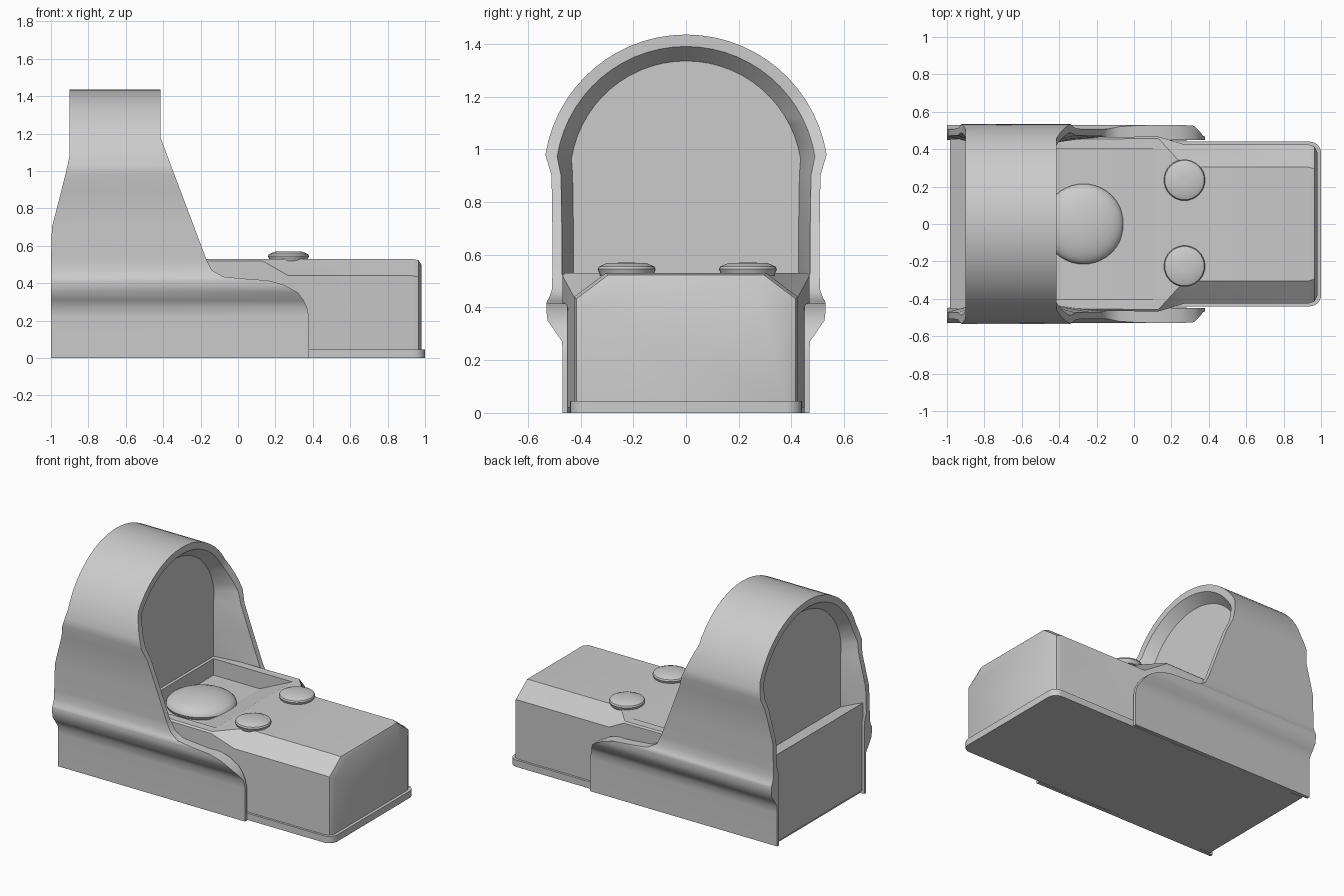
import bpy, bmesh, math

cube = bpy.data.objects.get("Cube")
if cube:
    bpy.data.objects.remove(cube, do_unlink=True)

grey = bpy.data.materials.new("plain_grey")
grey.use_nodes = True
GREY = (0.6, 0.6, 0.6, 1)
grey.diffuse_color = GREY
grey.node_tree.nodes["Principled BSDF"].inputs["Base Color"].default_value = GREY


def finish(name, bm, angle=35):
    bmesh.ops.recalc_face_normals(bm, faces=bm.faces)
    mesh = bpy.data.meshes.new(name)
    bm.to_mesh(mesh)
    bm.free()
    mesh.materials.append(grey)
    ob = bpy.data.objects.new(name, mesh)
    bpy.context.collection.objects.link(ob)
    bpy.ops.object.select_all(action="DESELECT")
    bpy.context.view_layer.objects.active = ob
    ob.select_set(True)
    if angle:
        bpy.ops.object.shade_smooth_by_angle(angle=math.radians(angle))
    return ob


def loft(name, rings, angle=35):
    """Skin closed rings of equal length and cap both ends."""
    bm = bmesh.new()
    loops = [[bm.verts.new(p) for p in ring] for ring in rings]
    n = len(loops[0])
    for a, b in zip(loops, loops[1:]):
        for i in range(n):
            j = (i + 1) % n
            bm.faces.new((a[i], a[j], b[j], b[i]))
    bm.faces.new(loops[0])
    bm.faces.new(loops[-1])
    return finish(name, bm, angle)


def prism(name, profile, half, angle=0):
    """Extrude an x-z profile across the width."""
    return loft(name, [[(x, y, z) for x, z in profile] for y in (-half, half)], angle)


def lathe(name, profile, centre, steps=32):
    cx, cy = centre
    turn = [math.tau * i / steps for i in range(steps)]
    return loft(name, [[(cx + r * math.cos(t), cy + r * math.sin(t), z)
                        for t in turn] for r, z in profile])


def lerp(table, z):
    for (z0, a), (z1, b) in zip(table, table[1:]):
        if z <= z1:
            return a + (b - a) * (z - z0) / (z1 - z0)
    return table[-1][1]


# Base plate with rounded front corners
R = 0.06
outline = [(-0.97, 0.44)]
outline += [(1 - R + R * math.sin(t), 0.44 - R + R * math.cos(t))
            for t in (math.pi / 2 * i / 6 for i in range(7))]
outline += [(x, -y) for x, y in reversed(outline)]
loft("base_plate", [[(x, y, z) for x, y in outline] for z in (0, 0.045)])

# Main body: cross-sections of half width, top height, chamfer width and drop
stations = [(-0.97, 0.455, 0.53, 0.01, 0.01), (0.13, 0.468, 0.53, 0.01, 0.01),
            (0.27, 0.425, 0.53, 0.12, 0.09), (0.93, 0.425, 0.53, 0.12, 0.09),
            (0.965, 0.415, 0.523, 0.12, 0.09), (0.98, 0.385, 0.5, 0.11, 0.09)]
rings = []
for x, w, top, cw, cd in stations:
    half = [(w, 0.02), (w, top - cd), (w - cw, top)]
    rings.append([(x, y, z) for y, z in half] +
                 [(x, -y, z) for y, z in reversed(half)])
body = loft("body", rings)

# Sunken emitter pocket with a ramp towards the buttons
pocket = prism("pocket_cutter", [(-0.46, 0.42), (-0.12, 0.42), (0.14, 0.54),
                                 (0.14, 0.6), (-0.46, 0.6)], 0.4)
pocket.hide_render = True
pocket.hide_set(True)
cut = body.modifiers.new("pocket", "BOOLEAN")
cut.operation = "DIFFERENCE"
cut.solver = "EXACT"
cut.object = pocket

# Rear sill closing the back below the lens
prism("rear_sill", [(-0.985, 0.02), (-0.8, 0.02), (-0.8, 0.53), (-0.985, 0.6)], 0.455)

# Hood: front and rear edges depend on height
front = [(0, 0.38), (0.22, 0.38), (0.29, 0.365), (0.35, 0.32), (0.39, 0.25),
         (0.415, 0.16), (0.425, 0.02), (0.435, -0.08), (0.47, -0.14),
         (0.53, -0.17), (1.18, -0.415), (2, -0.415)]
rear = [(0, -1), (0.68, -1), (0.95, -0.93), (1.08, -0.9), (2, -0.9)]
side = [(0.468, 0), (0.468, 0.22), (0.47, 0.27), (0.497, 0.31), (0.525, 0.35),
        (0.53, 0.39), (0.53, 0.415), (0.527, 0.425), (0.52, 0.435),
        (0.508, 0.47), (0.507, 0.53), (0.507, 0.7), (0.51, 0.9)]
C, RAD = 0.895, 0.54
LENS_BACK, LENS_FRONT = -0.84, -0.48


def inset(y, z, d):
    """Move a hood point inward by d."""
    if z < 0.5:
        return 0.45 - 0.2 * max(0, d - 0.04), z
    if z < 0.95:
        return y - d * 0.8, z
    k = 1 - d / RAD
    return y * k, C + (z - C) * k


half = side + [(RAD * math.cos(a), C + RAD * math.sin(a))
               for a in (math.radians(9 + 81 * i / 14) for i in range(15))]
rings = []
for s, pts in ((1, half), (-1, half[-2::-1])):
    for y, z in pts:
        xb, xf = lerp(rear, z), lerp(front, z)
        (ry, rz), (gy, gz) = inset(y, z, 0.045), inset(y, z, 0.1)
        rings.append([(xb, s * y, z), (xf, s * y, z), (xf, s * ry, rz),
                      (LENS_FRONT, s * gy, gz), (LENS_BACK, s * gy, gz),
                      (xb, s * ry, rz)])
loft("hood", rings)

# Lens block filling the hood
lens = [(0.43, 0.5)] + [inset(y, z, 0.095) for y, z in half if z > 0.52]
lens += [(-y, z) for y, z in reversed(lens[:-1])]
loft("lens", [[(x, y, z) for y, z in lens] for x in (LENS_BACK, LENS_FRONT)])

# Emitter dome
dome = [(0.215 * math.cos(a), 0.44 + 0.07 * math.sin(a))
        for a in (math.radians(-60 + 12 * i) for i in range(13))]
dome[-1] = (0.01, dome[-1][1])
lathe("emitter_dome", dome, (-0.27, 0), 40)

# Two push buttons
for name, y in (("left_button", 0.235), ("right_button", -0.225)):
    lathe(name, [(0.1, 0.52), (0.11, 0.545), (0.105, 0.555), (0.075, 0.568),
                 (0.02, 0.57)], (0.27, y))
